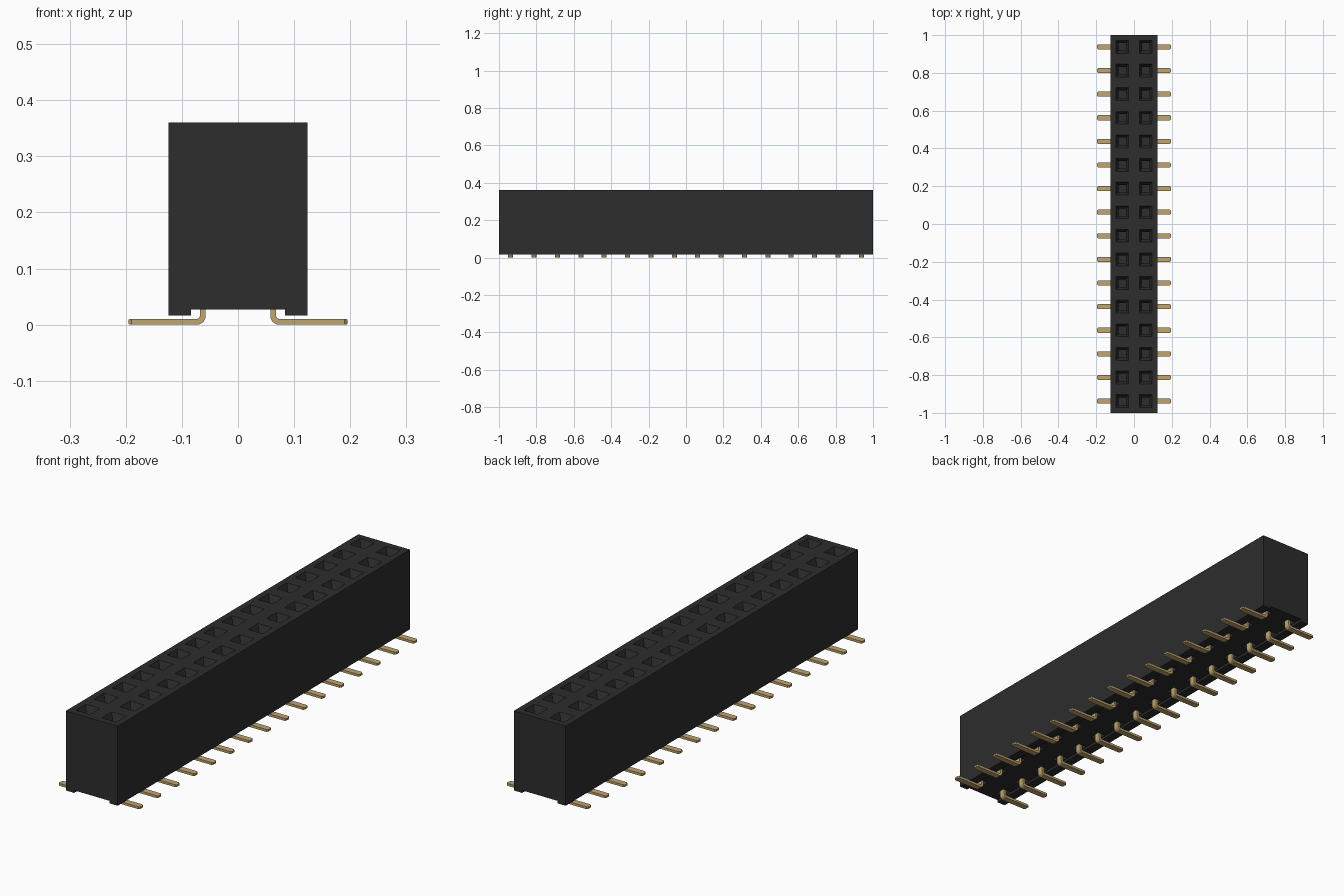
import bpy, bmesh, math

if "Cube" in bpy.data.objects:
    bpy.data.objects.remove(bpy.data.objects["Cube"], do_unlink=True)

ROWS, PITCH = 16, 0.125
COL_X = 0.0625                      # distance of each socket column from the centre
ROW_Y = [(i - (ROWS - 1) / 2) * PITCH for i in range(ROWS)]


def material(name, rgb, rough):
    m = bpy.data.materials.new(name)
    m.use_nodes = True
    m.diffuse_color = (*rgb, 1)
    bsdf = m.node_tree.nodes["Principled BSDF"]
    bsdf.inputs["Base Color"].default_value = (*rgb, 1)
    bsdf.inputs["Roughness"].default_value = rough
    return m


black = material("black plastic", (0.026, 0.026, 0.026), 0.6)
gold = material("gold plating", (0.53, 0.376, 0.162), 0.4)


def loft(bm, rings):
    """Skin a list of equal-length point rings and cap both ends."""
    vs = [[bm.verts.new(p) for p in ring] for ring in rings]
    n = len(vs[0])
    for a, b in zip(vs, vs[1:]):
        for i in range(n):
            j = (i + 1) % n
            bm.faces.new((a[i], a[j], b[j], b[i]))
    bm.faces.new(vs[0][::-1])
    bm.faces.new(vs[-1])


def to_mesh(bm, name, mat):
    bmesh.ops.recalc_face_normals(bm, faces=bm.faces)
    me = bpy.data.meshes.new(name)
    bm.to_mesh(me)
    bm.free()
    me.materials.append(mat)
    return me


def add(name, me):
    ob = bpy.data.objects.new(name, me)
    bpy.context.collection.objects.link(ob)
    return ob


def square(x, y, hx, hy, z):
    return [(x - hx, y - hy, z), (x + hx, y - hy, z),
            (x + hx, y + hy, z), (x - hx, y + hy, z)]


# Housing: block with a shallow channel along the underside
half = [(0.084, 0.027), (0.084, 0.016), (0.124, 0.016), (0.124, 0.36)]
profile = half + [(-x, z) for x, z in reversed(half)]
bm = bmesh.new()
loft(bm, [[(x, y, z) for x, z in profile] for y in (-1, 1)])
housing = add("housing", to_mesh(bm, "housing", black))

# Cutter: funnel sockets from the top and contact pockets from below
bm = bmesh.new()
for side in (-1, 1):
    for y in ROW_Y:
        x = side * COL_X
        loft(bm, [square(x, y, h, h, z) for h, z in
                  ((0.020, 0.20), (0.020, 0.33), (0.034, 0.36), (0.034, 0.37))])
        loft(bm, [square(x, y, 0.019, 0.024, z) for z in (0.02, 0.12)])
cutter = add("socket_cutter", to_mesh(bm, "socket_cutter", black))
cutter.hide_render = True

mod = housing.modifiers.new("sockets", "BOOLEAN")
mod.operation = "DIFFERENCE"
mod.solver = "EXACT"
mod.object = cutter
bpy.context.view_layer.update()
cut = bpy.data.meshes.new_from_object(
    housing.evaluated_get(bpy.context.evaluated_depsgraph_get()))
housing.modifiers.clear()
housing.data = cut
bpy.data.objects.remove(cutter, do_unlink=True)


# Contact: flat strip that drops out of the pocket and bends outward into a foot
def contact_mesh(side):
    t, r, x_in, hw = 0.0105, 0.016, 0.0575, 0.0135   # thickness, bend, inner face, half width
    cx, cz = x_in + r, r
    sections = [((x_in, 0.14), (x_in + t, 0.14), hw)]
    for k in range(7):                               # the bend
        a = math.radians(180 + 15 * k)
        c, s = math.cos(a), math.sin(a)
        sections.append(((cx + r * c, cz + r * s),
                         (cx + (r - t) * c, cz + (r - t) * s), hw))
    sections.append(((0.190, 0), (0.190, t), hw))    # straight foot
    sections.append(((0.195, 0.001), (0.195, t - 0.001), hw - 0.005))  # chamfered tip
    bm = bmesh.new()
    loft(bm, [[(side * o[0], -w, o[1]), (side * o[0], w, o[1]),
               (side * i[0], w, i[1]), (side * i[0], -w, i[1])]
              for o, i, w in sections])
    return to_mesh(bm, "contact", gold)


for side, label in ((1, "left"), (-1, "right")):
    me = contact_mesh(side)
    for n, y in enumerate(ROW_Y, 1):
        add(f"contact_{label}_{n:02d}", me).location.y = y
